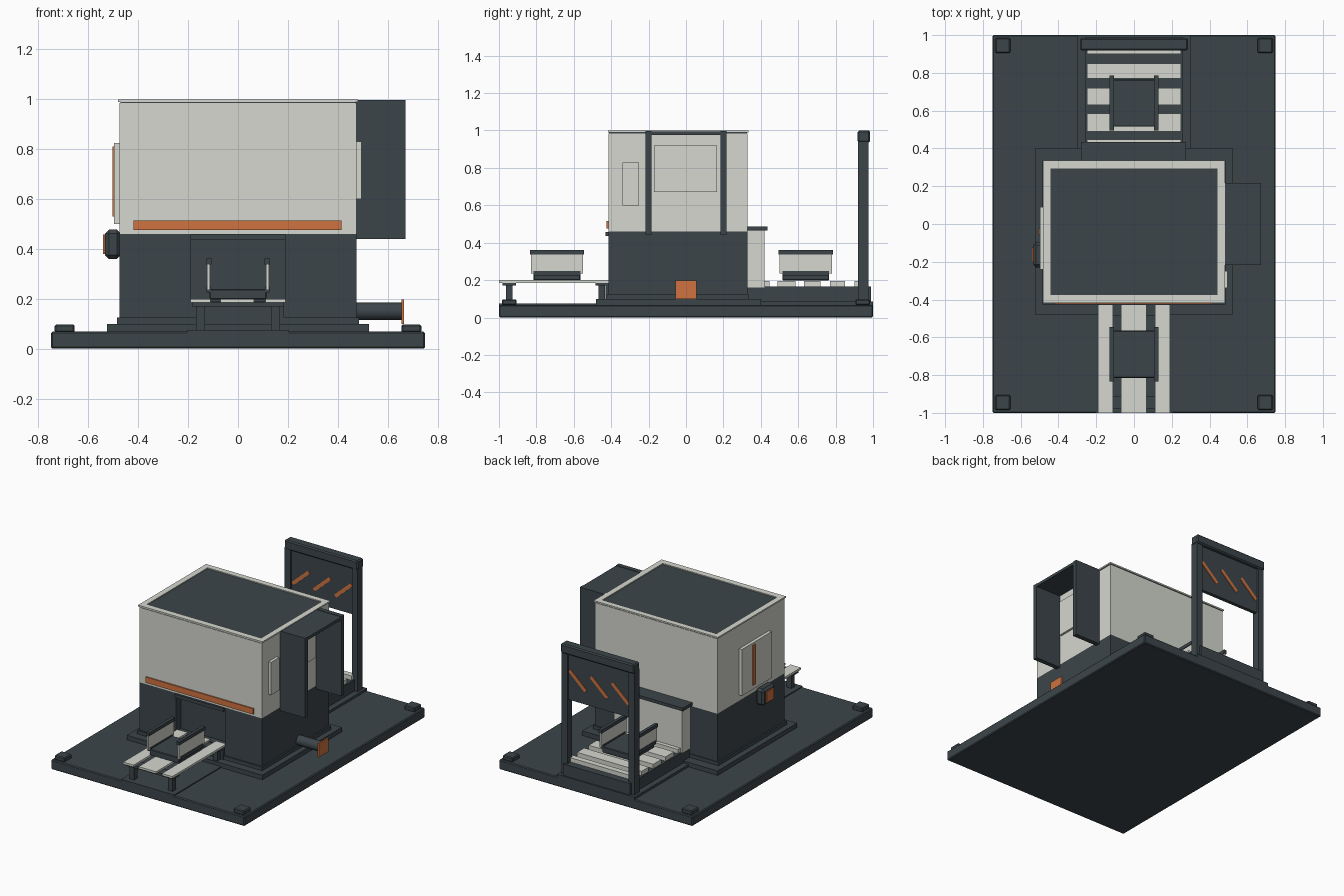
import bpy, math


def material(name, rgb):
    m = bpy.data.materials.new(name)
    m.diffuse_color = (*rgb, 1)
    return m


DARK = material("dark slate", (0.045, 0.06, 0.068))
LIGHT = material("warm light grey", (0.66, 0.68, 0.62))
ORANGE = material("burnt orange", (0.62, 0.17, 0.05))


def box(name, x, y, z, mat=DARK, bevel=0.0):
    """Box given by its (min, max) range on each axis."""
    bpy.ops.mesh.primitive_cube_add(size=1, location=[(a + b) / 2 for a, b in (x, y, z)])
    o = bpy.context.object
    o.name = name
    o.scale = [b - a for a, b in (x, y, z)]
    bpy.ops.object.transform_apply(location=False, rotation=False, scale=True)
    o.data.materials.append(mat)
    if bevel:
        b = o.modifiers.new("bevel", 'BEVEL')
        b.width = bevel
        b.segments = 1
    return o


def tube(name, x, y, z, r, sides=20):
    """Cylinder lying along x."""
    bpy.ops.mesh.primitive_cylinder_add(vertices=sides, radius=r, depth=x[1] - x[0],
                                        location=(sum(x) / 2, y, z), rotation=(0, math.pi / 2, 0))
    o = bpy.context.object
    o.name = name
    o.data.materials.append(DARK)
    bpy.ops.object.shade_smooth_by_angle()
    return o


# Ground slab, corner pads and low plinths
box("base_slab", (-0.75, 0.75), (-1, 1), (0, 0.068), bevel=0.006)
for sx in (-1, 1):
    for sy in (-1, 1):
        cx, cy = sx * 0.695, sy * 0.945
        box("corner_pad", (cx - 0.04, cx + 0.04), (cy - 0.04, cy + 0.04), (0.065, 0.097), bevel=0.006)
box("body_plinth", (-0.525, 0.525), (-0.48, 0.40), (0.06, 0.10))
box("front_ground_strip", (-0.205, 0.205), (-1, -0.48), (0.06, 0.075))
box("rear_ground_strip", (-0.30, 0.30), (0.40, 1), (0.06, 0.085))

# Main housing: dark lower half with an entry recess, light upper half
lower = box("lower_body", (-0.475, 0.475), (-0.415, 0.33), (0.10, 0.46))
cutter = box("entry_cutter", (-0.19, 0.19), (-0.5, -0.36), (0.19, 0.435))
cutter.hide_render = True
cutter.hide_viewport = True
cut = lower.modifiers.new("entry", 'BOOLEAN')
cut.object = cutter
cut.solver = 'EXACT'
box("entry_lintel", (-0.19, 0.19), (-0.43, -0.40), (0.435, 0.458))
box("body_skirt", (-0.485, 0.485), (-0.425, 0.335), (0.10, 0.125))
box("upper_body", (-0.475, 0.475), (-0.415, 0.33), (0.46, 0.985), LIGHT)
box("roof_gap", (-0.472, 0.472), (-0.412, 0.327), (0.985, 0.993))
for s in (-1, 1):
    cx = s * 0.462
    box("roof_rim_side", (cx - 0.02, cx + 0.02), (-0.418, 0.335), (0.99, 1.0), LIGHT)
box("roof_rim_front", (-0.445, 0.445), (-0.418, -0.375), (0.99, 1.0), LIGHT)
box("roof_rim_rear", (-0.445, 0.445), (0.295, 0.335), (0.99, 1.0), LIGHT)
box("front_stripe", (-0.42, 0.415), (-0.424, -0.41), (0.475, 0.515), ORANGE)

# Right side: hooded bay, access panel and outlet pipe
for s in (-1, 1):
    cy = s * 0.2
    box("bay_fin", (0.47, 0.672), (cy - 0.016, cy + 0.016), (0.44, 0.998))
box("bay_hood", (0.47, 0.672), (-0.2, 0.2), (0.975, 0.995))
box("bay_window_panel", (0.47, 0.49), (-0.17, 0.165), (0.67, 0.92), LIGHT)
box("right_access_panel", (0.47, 0.495), (-0.34, -0.25), (0.60, 0.83), LIGHT)
tube("outlet_pipe", (0.46, 0.66), 0, 0.15, 0.035)
box("outlet_plate", (0.655, 0.665), (-0.055, 0.055), (0.10, 0.197), ORANGE)

# Left side: access panel with indicator and a small sensor box
box("left_access_panel", (-0.497, -0.47), (-0.24, 0.09), (0.50, 0.825), LIGHT)
box("left_indicator", (-0.503, -0.49), (-0.055, -0.025), (0.53, 0.81), ORANGE)
box("sensor_box", (-0.533, -0.47), (-0.23, -0.095), (0.36, 0.477), bevel=0.015)
box("sensor_face", (-0.541, -0.53), (-0.20, -0.125), (0.38, 0.457), ORANGE)

# Front table: three rails on legs
for name, x0, x1 in (("left_rail", -0.19, -0.11), ("middle_rail", -0.07, 0.065), ("right_rail", 0.11, 0.19)):
    box(name, (x0, x1), (-1, -0.40), (0.185, 0.2), LIGHT)
for cy in (-0.945, -0.45):
    box("table_crossbar", (-0.185, 0.185), (cy - 0.035, cy + 0.035), (0.17, 0.187))
    for s in (-1, 1):
        cx = s * 0.15
        box("table_leg", (cx - 0.018, cx + 0.018), (cy - 0.018, cy + 0.018), (0.065, 0.175))
box("entry_sill", (-0.155, 0.185), (-0.43, -0.40), (0.08, 0.18))

# Rear bed with cross slats
box("rear_bed", (-0.26, 0.26), (0.33, 0.99), (0.08, 0.165))
for y0, y1 in ((0.42, 0.447), (0.49, 0.585), (0.63, 0.72), (0.77, 0.85), (0.90, 0.94)):
    box("rear_slat", (-0.25, 0.25), (y0, y1), (0.16, 0.195), LIGHT)

# Rear exit shroud with dark cap
box("exit_shroud", (-0.265, 0.265), (0.325, 0.42), (0.16, 0.468), LIGHT)
box("exit_cap", (-0.28, 0.275), (0.325, 0.435), (0.465, 0.487))

# Trays: dark floor, light side walls, dark top rails
for cy in (-0.69, 0.64):
    box("tray_floor", (-0.115, 0.115), (cy - 0.125, cy + 0.125), (0.198, 0.24), bevel=0.004)
    for s in (-1, 1):
        cx = s * 0.118
        box("tray_wall", (cx - 0.006, cx + 0.006), (cy - 0.14, cy + 0.14), (0.235, 0.342), LIGHT)
        box("tray_wall_foot", (cx - 0.009, cx + 0.009), (cy - 0.125, cy + 0.125), (0.225, 0.25))
        box("tray_rail", (cx - 0.011, cx + 0.011), (cy - 0.145, cy + 0.145), (0.338, 0.362))

# Rear gate: posts, beam, sign panel and slanted stripes on both faces
for s in (-1, 1):
    cx = s * 0.26
    box("gate_post", (cx - 0.022, cx + 0.022), (0.92, 0.975), (0.08, 0.95))
box("gate_beam", (-0.285, 0.285), (0.918, 0.985), (0.935, 1.0), bevel=0.008)
box("gate_panel", (-0.25, 0.25), (0.935, 0.96), (0.61, 0.94))
for cx in (-0.165, 0, 0.165):
    stripe = box("gate_stripe", (cx - 0.085, cx + 0.085), (0.93, 0.965), (0.748, 0.772), ORANGE)
    stripe.rotation_euler.y = math.radians(-42)
